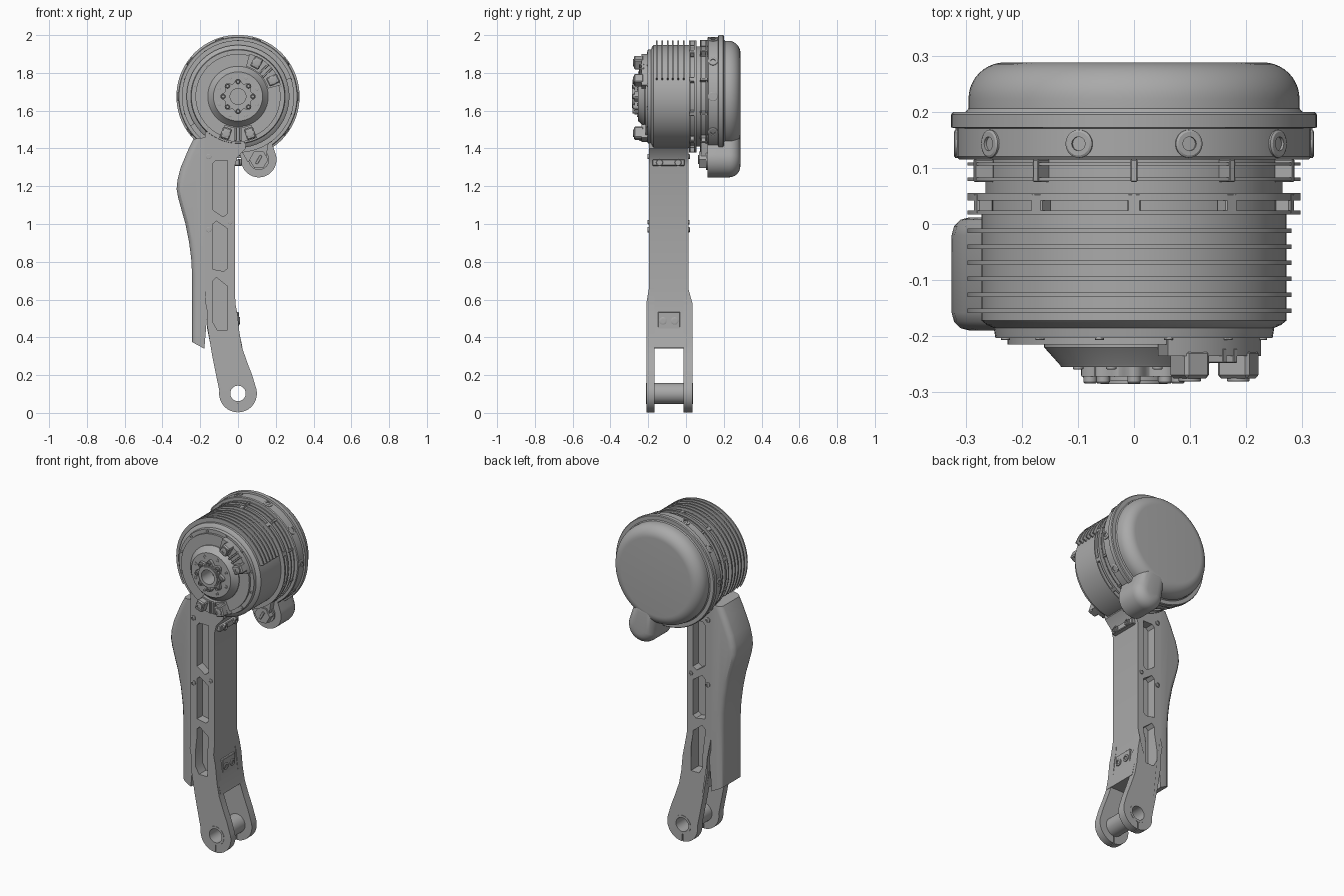
import bpy, bmesh
from math import sin, cos, pi, radians
from mathutils import Vector

if "Cube" in bpy.data.objects:
    bpy.data.objects.remove(bpy.data.objects["Cube"])

grey = bpy.data.materials.new("machined_grey")
grey.use_nodes = True
grey.diffuse_color = (0.4, 0.4, 0.4, 1)
grey.node_tree.nodes["Principled BSDF"].inputs["Base Color"].default_value = (0.4, 0.4, 0.4, 1)

AXIS = 1.675   # height of the motor axis
parts = []


def finish(name, bm, loc=(0, 0, 0), part=True):
    bmesh.ops.recalc_face_normals(bm, faces=bm.faces)
    mesh = bpy.data.meshes.new(name)
    bm.to_mesh(mesh)
    bm.free()
    ob = bpy.data.objects.new(name, mesh)
    ob.location = loc
    mesh.materials.append(grey)
    bpy.context.collection.objects.link(ob)
    if part:
        parts.append(ob)
    else:
        ob.hide_render = True
    return ob


def lathe(name, profile, x=0, z=AXIS, start=0, end=360, steps=96, closed=False, part=True):
    """Spin (radius, y) points about the y direction through x, z."""
    bm = bmesh.new()
    a = radians(start)
    vs = [bm.verts.new((r * cos(a), y, r * sin(a))) for r, y in profile]
    es = [bm.edges.new(p) for p in zip(vs, vs[1:])]
    if closed:
        es.append(bm.edges.new((vs[-1], vs[0])))
    bmesh.ops.spin(bm, geom=vs + es, cent=(0, 0, 0), axis=(0, -1, 0),
                   angle=radians(end - start), steps=steps)
    bmesh.ops.remove_doubles(bm, verts=bm.verts, dist=1e-5)
    if end - start < 360:
        bmesh.ops.holes_fill(bm, edges=[e for e in bm.edges if e.is_boundary])
    return finish(name, bm, (x, 0, z), part)


def ring(name, r0, r1, y0, y1, **kw):
    return lathe(name, [(r0, y0), (r1, y0), (r1, y1), (r0, y1)], closed=True, **kw)


def disc(name, r, y0, y1, **kw):
    return lathe(name, [(0, y0), (r, y0), (r, y1), (0, y1)], **kw)


def prism(name, outline, y0, y1, bevel=0, segments=1, rule=None, part=True):
    """Extrude an (x, z) outline along y, bevelling the edges the rule picks."""
    bm = bmesh.new()
    face = bm.faces.new([bm.verts.new((x, y0, z)) for x, z in outline])
    ext = bmesh.ops.extrude_face_region(bm, geom=[face])
    for v in ext["geom"]:
        if isinstance(v, bmesh.types.BMVert):
            v.co.y = y1
    bmesh.ops.recalc_face_normals(bm, faces=bm.faces)
    if bevel:
        es = [e for e in bm.edges if abs(e.verts[0].co.y - e.verts[1].co.y) < 1e-5
              and all(rule(v.co) for v in e.verts)]
        bmesh.ops.bevel(bm, geom=es, offset=bevel, segments=segments, profile=0.5, affect='EDGES')
    return finish(name, bm, part=part)


def box(name, centre, size, turn=0):
    bm = bmesh.new()
    bmesh.ops.create_cube(bm, size=1)
    bmesh.ops.scale(bm, vec=size, verts=bm.verts)
    bmesh.ops.bevel(bm, geom=bm.edges[:], offset=min(size) * 0.12, segments=1, affect='EDGES')
    ob = finish(name, bm, centre)
    ob.rotation_euler.y = -radians(turn)
    return ob


def bolt(name, loc, direction, r, h):
    """Socket-head bolt pointing its head along a direction."""
    ob = lathe(name, [(0, -h * .3), (r * .5, -h * .3), (r * .5, -h), (r * .85, -h),
                      (r, -h * .8), (r, h), (0, h)], steps=20)
    ob.location = loc
    ob.rotation_euler = Vector((0, -1, 0)).rotation_difference(Vector(direction)).to_euler()


def cut(ob, cutter):
    m = ob.modifiers.new("cut", 'BOOLEAN')
    m.operation, m.solver, m.object = 'DIFFERENCE', 'EXACT', cutter


def polar(r, deg, y):
    return (r * cos(radians(deg)), y, AXIS + r * sin(radians(deg)))


def arc(cx, cz, r, a0, a1, n=16):
    return [(cx + r * cos(radians(a0 + (a1 - a0) * i / n)),
             cz + r * sin(radians(a0 + (a1 - a0) * i / n))) for i in range(n + 1)]


# Motor housing with chamfered front and conical nose
lathe("motor_body", [(0, -.19), (.045, -.19), (.045, -.255), (.13, -.255), (.133, -.25),
                     (.16, -.22), (.16, -.215), (.225, -.215), (.225, -.203), (.247, -.203),
                     (.25, -.185), (.262, -.18), (.272, -.172), (.272, .017), (.265, .017),
                     (.265, .13), (0, .13)])

# Domed rear cap and its bolted flange
lathe("rear_cap", [(0, .115), (.312, .115), (.316, .12), (.316, .17), (.326, .172), (.326, .195),
                   (.322, .2), (.3, .2), (.295, .206)] + arc(.23, .223, .065, 0, 90, 10) + [(0, .288)])
for k in range(10):
    d = (cos(radians(18 + 36 * k + 18)), 0, sin(radians(18 + 36 * k + 18)))
    bolt("flange_bolt", polar(.309, 36 * (k + 1), .143), d, .025, .012)
    box("rear_rib", polar(.282, 18 + 36 * k, .036), (.03, .038, .025), 18 + 36 * k)
    box("rear_lug", polar(.282, 18 + 36 * k, .095), (.034, .04, .012), 18 + 36 * k)

# Cooling fins: full rings at the rear, upper arcs along the body
for y0, y1 in ((.104, .11), (.077, .083), (.042, .055), (.017, .024)):
    ring("rear_fin", .255, .297, y0, y1)
for k in range(6):
    y = -.012 - .0285 * k
    ring("body_fin", .262, .297, y - .004, y + .004, start=19, end=212, steps=60)

# Front plates, clamp blocks and screws
ring("upper_clamp_plate", .165, .234, -.235, -.2, start=15, end=75, steps=16)
ring("lower_clamp_plate", .165, .24, -.235, -.2, start=245, end=295, steps=16)
for a in (25, 61, 252, 288):
    box("clamp_block", polar(.205, a, -.25), (.062, .05, .05), a)
    bolt("clamp_bolt", polar(.205, a, -.275), (0, -1, 0), .02, .006)
for a in (43, 270):
    for side in (-4, 4):
        box("clamp_rib", polar(.2, a + side, -.235), (.07, .025, .01), a)
for k in range(12):
    bolt("plate_screw", polar(.237, 15 + 30 * k, -.203), (0, -1, 0), .008, .004)

# Lobed output hub with bore and screw circle
lobes = [((.083 + .011 * cos(8 * t)) * cos(t), AXIS + (.083 + .011 * cos(8 * t)) * sin(t))
         for t in (2 * pi * i / 96 for i in range(96))]
hub = prism("output_hub", lobes, -.272, -.25)
bore = disc("hub_bore", .045, -.4, -.19, part=False)
cut(hub, bore)
ring("hub_collar", .042, .06, -.285, -.2)
ring("hub_rim", .055, .066, -.279, -.25)
for k in range(8):
    bolt("hub_screw", polar(.078, 45 * k, -.272), (0, -1, 0), .012, .012)
    bolt("nose_screw", polar(.108, 45 * k + 22, -.255), (0, -1, 0), .009, .004)

# Cable outlet lobe under the rear cap
lobe = arc(.11, 1.341, .094, 200, 380, 28) + [(.155, 1.5), (-.01, 1.5)]
prism("outlet_lobe", lobe, .115, .288, .06, 6, lambda c: c.y > .28)
ring("outlet_ring", .035, .055, .105, .12, x=.11, z=1.341, steps=32)
disc("outlet_nut", .05, .07, .12, x=.11, z=1.341, steps=6)
box("outlet_slot_bar", (.11, .07, 1.341), (.05, .012, .014), 60)
prism("outlet_neck", [(.01, 1.40), (.05, 1.33), (.15, 1.36), (.17, 1.48), (.02, 1.48)], .08, .13)

# Arm column with pockets in its front and back faces
column = prism("arm_column", [(-.175, 1.49), (-.175, .62), (-.164, .56), (-.164, .45), (-.143, .345),
                              (.024, .345), (.008, .42), (-.004, .5), (-.016, .6), (-.016, 1.31),
                              (-.005, 1.35), (.04, 1.40), (.045, 1.45)], -.197, .013)
windows = [[(-.133, 1.32), (-.118, 1.336), (-.056, 1.336), (-.056, 1.055), (-.08, 1.038), (-.133, 1.075)],
           [(-.133, 1.0), (-.115, 1.015), (-.056, .975), (-.056, .765), (-.075, .75), (-.133, .76)],
           [(-.133, .70), (-.115, .717), (-.056, .67), (-.056, .44), (-.11, .44), (-.133, .48)]]
cutters = [bore]
pockets = []
for w in windows:
    for y0, y1 in ((-.3, -.145), (-.04, .1)):
        pockets.append(prism("pocket_cutter", w, y0, y1, part=False))
        cut(column, pockets[-1])
for z in (1.357, .97, .595):
    bolt("front_cover_screw", (-.155, -.197, z), (0, -1, 0), .014, .007)
    bolt("rear_cover_screw", (-.155, .013, z), (0, 1, 0), .014, .007)
for y, d in ((-.197, -1), (.013, 1)):
    bolt("arm_pin", (-.042, y, 1.01), (0, d, 0), .012, .006)

# Bolted bracket pads on the left side of the arm
box("upper_bracket", (-.005, -.092, 1.325), (.03, .17, .035))
box("lower_pad", (-.009, -.09, .487), (.026, .118, .095))
for y in (-.122, -.06):
    bolt("pad_bolt", (.004, y, .487), (1, 0, 0), .02, .007)
for y in (-.14, -.042):
    bolt("bracket_bolt", (.01, y, 1.325), (1, 0, 0), .018, .01)

# Fork cheeks tapering into the column, with split clamp and bushing
cheek = ([(-.175, .66), (-.172, .58), (-.164, .54), (-.163, .46), (-.138, .31), (-.12, .22)]
         + arc(0, .103, .1, 172, 375, 28)
         + [(.075, .2), (.048, .27), (.022, .345), (.008, .42), (-.002, .52), (-.014, .58), (-.016, .66)])
hole = disc("pin_hole_cutter", .05, -.4, .3, x=0, z=.103, steps=40, part=False)
slit = prism("slit_cutter", [(-.003, -.1), (.003, -.1), (.003, .09), (-.003, .09)], -.4, .3, part=False)
cutters += pockets + [hole, slit]
for name, inner, outer, flush in (("front_fork_cheek", -.167, -.21, -.196), ("rear_fork_cheek", -.012, .034, .012)):
    fork = prism(name, cheek, inner, outer)
    for v in fork.data.vertices:
        if v.co.z > .65 and abs(v.co.y - outer) < 1e-4:
            v.co.y = flush
    for c in [hole, slit] + pockets[4:]:
        cut(fork, c)
ring("fork_bushing", .041, .055, -.212, .036, x=0, z=.103, steps=40)

# Curved cable cover along the right side of the arm
cover = [(-.165, 1.46), (-.235, 1.45), (-.265, 1.39), (-.305, 1.295), (-.32, 1.235), (-.325, 1.185),
         (-.317, 1.14), (-.298, 1.07), (-.278, 1.0), (-.26, .91), (-.248, .82), (-.243, .73),
         (-.243, .375), (-.178, .34), (-.165, .5)]
prism("cable_cover", cover, -.19, .012, .032, 3, lambda c: c.x < -.2)

# Apply the cuts, drop the cutters and set the shading
bpy.ops.object.select_all(action='DESELECT')
for ob in parts:
    ob.select_set(True)
bpy.context.view_layer.objects.active = parts[0]
bpy.ops.object.convert(target='MESH')
bpy.ops.object.shade_smooth_by_angle(angle=radians(30))
for c in cutters:
    bpy.data.objects.remove(c)
